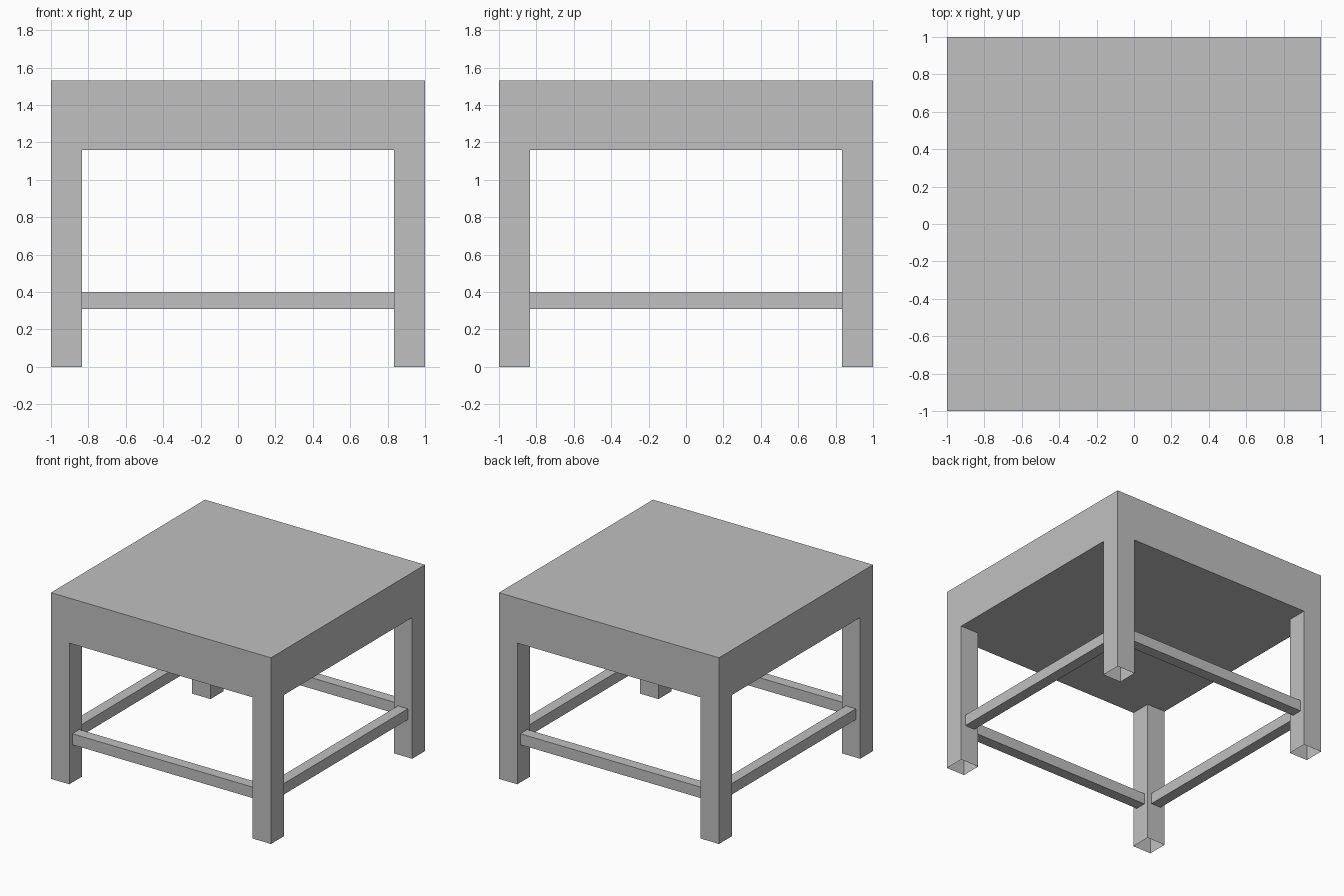
import bpy
import bmesh
from mathutils import Matrix, Vector

cube = bpy.data.objects.get("Cube")
if cube:
    bpy.data.objects.remove(cube, do_unlink=True)

HALF = 1.0            # half width of the top
LEG = 0.167           # leg thickness
INNER = HALF - LEG
APRON_Z, TOP_Z = 1.16, 1.53
RAIL_LOW, RAIL_HIGH = 0.31, 0.40
RAIL_Y, RAIL_W = 0.915, 0.09

grey = bpy.data.materials.new("plain grey")
grey.use_nodes = True
colour = (0.53, 0.53, 0.53, 1)
grey.diffuse_color = colour
grey.node_tree.nodes["Principled BSDF"].inputs["Base Color"].default_value = colour


def finish(name, bm):
    bmesh.ops.recalc_face_normals(bm, faces=bm.faces)
    mesh = bpy.data.meshes.new(name)
    bm.to_mesh(mesh)
    bm.free()
    mesh.materials.append(grey)
    obj = bpy.data.objects.new(name, mesh)
    bpy.context.collection.objects.link(obj)
    return obj


def add_box(bm, low, high):
    low, high = Vector(low), Vector(high)
    place = Matrix.Translation((low + high) / 2) @ Matrix.Diagonal((*(high - low), 1))
    return bmesh.ops.create_cube(bm, size=1, matrix=place)


# Thick top with four hollow legs drawn down from its underside corners
bm = bmesh.new()
add_box(bm, (-HALF, -HALF, APRON_Z), (HALF, HALF, TOP_Z))
for axis in (Vector((1, 0, 0)), Vector((0, 1, 0))):
    for side in (-1, 1):
        bmesh.ops.bisect_plane(bm, geom=bm.verts[:] + bm.edges[:] + bm.faces[:],
                               plane_co=axis * side * INNER, plane_no=axis)
bm.normal_update()
corners = []
for f in bm.faces:
    c = f.calc_center_median()
    if f.normal.z < -0.5 and min(abs(c.x), abs(c.y)) > INNER:
        corners.append(f)
for face in corners:
    feet = bmesh.ops.extrude_discrete_faces(bm, faces=[face])["faces"]
    bmesh.ops.translate(bm, verts=feet[0].verts, vec=(0, 0, -APRON_Z))
    # The foot of each leg is left open
    bmesh.ops.delete(bm, geom=feet, context="FACES_ONLY")
bmesh.ops.remove_doubles(bm, verts=bm.verts, dist=0.0001)
bmesh.ops.dissolve_limit(bm, angle_limit=0.01, verts=bm.verts, edges=bm.edges)
finish("top_and_legs", bm)

# Four stretcher rails between the legs, one turned to each side
for turn, side in enumerate(("front", "left", "back", "right")):
    bm = bmesh.new()
    add_box(bm, (-INNER, -RAIL_Y - RAIL_W / 2, RAIL_LOW),
            (INNER, -RAIL_Y + RAIL_W / 2, RAIL_HIGH))
    bmesh.ops.rotate(bm, verts=bm.verts,
                     matrix=Matrix.Rotation(turn * 1.5707963, 3, "Z"))
    finish(side + "_rail", bm)
